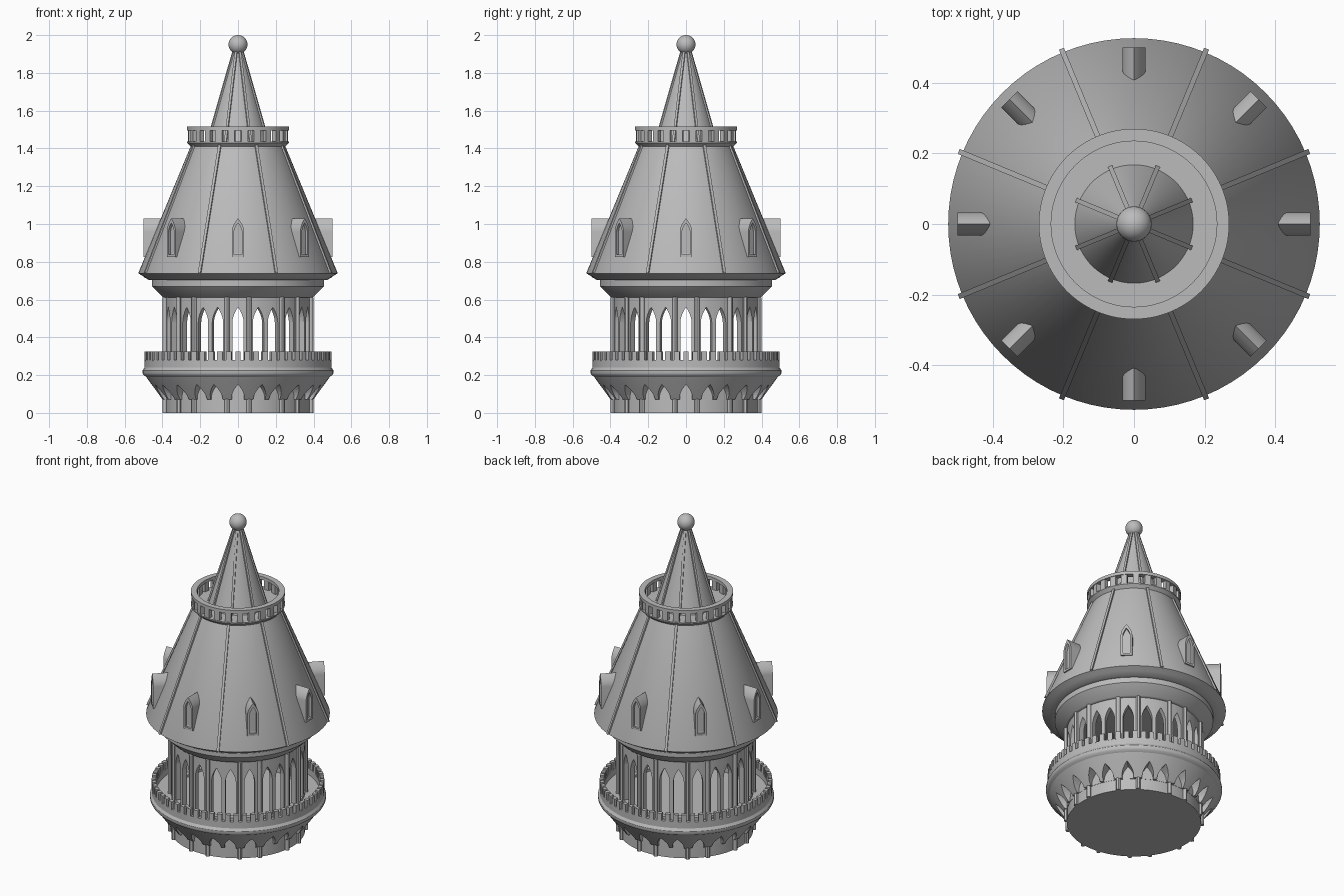
import bpy
import bmesh
from math import sin, cos, pi, radians
from mathutils import Vector

cube = bpy.data.objects.get("Cube")
if cube:
    bpy.data.objects.remove(cube)

stone = bpy.data.materials.new("grey_stone")
stone.use_nodes = True
GREY = (0.5, 0.5, 0.5, 1)
stone.diffuse_color = GREY
stone.node_tree.nodes["Principled BSDF"].inputs["Base Color"].default_value = GREY

SEGMENTS = 80
EIGHTHS = [i * 45 for i in range(8)]
RIB_ANGLES = [a + 22.5 for a in EIGHTHS]
PILASTER_ANGLES = [a + d for a in EIGHTHS for d in (-8.5, 8.5)]
WINDOW_ANGLES = [a + d for a in EIGHTHS for d in (0, 16.3, 28.7)]


def finish(name, bm, smooth=True):
    bmesh.ops.remove_doubles(bm, verts=bm.verts, dist=1e-5)
    bmesh.ops.recalc_face_normals(bm, faces=bm.faces)
    mesh = bpy.data.meshes.new(name)
    bm.to_mesh(mesh)
    bm.free()
    mesh.materials.append(stone)
    obj = bpy.data.objects.new(name, mesh)
    bpy.context.collection.objects.link(obj)
    if smooth:
        smooth_object(obj)
    return obj


def activate(obj):
    bpy.ops.object.select_all(action="DESELECT")
    obj.select_set(True)
    bpy.context.view_layer.objects.active = obj


def smooth_object(obj):
    activate(obj)
    bpy.ops.object.shade_smooth_by_angle(angle=radians(30))


def lathe(name, profile):
    """Closed (radius, height) outline turned about the z axis."""
    bm = bmesh.new()
    rings = []
    for i in range(SEGMENTS):
        a = 2 * pi * i / SEGMENTS
        rings.append([bm.verts.new((r * sin(a), -r * cos(a), z)) for r, z in profile])
    for i in range(SEGMENTS):
        here, there = rings[i], rings[(i + 1) % SEGMENTS]
        for j in range(len(profile)):
            k = (j + 1) % len(profile)
            if profile[j][0] or profile[k][0]:
                bm.faces.new((here[j], here[k], there[k], there[j]))
    # collapse the seam points lying on the axis
    bmesh.ops.dissolve_degenerate(bm, dist=1e-6, edges=bm.edges)
    return finish(name, bm)


def prism(bm, angle, ends):
    """Join two matching outlines of (tangent, radius, height) points."""
    a = radians(angle)
    out, side = Vector((sin(a), -cos(a), 0)), Vector((cos(a), sin(a), 0))
    loops = [[bm.verts.new(side * u + out * r + Vector((0, 0, z))) for u, r, z in end]
             for end in ends]
    first, second = loops
    bm.faces.new(first)
    bm.faces.new(second[::-1])
    for i in range(len(first)):
        k = (i + 1) % len(first)
        bm.faces.new((first[i], first[k], second[k], second[i]))


def slab(bm, angle, outline, width):
    prism(bm, angle, [[(s * width / 2, r, z) for r, z in outline] for s in (-1, 1)])


def box(bm, angle, r0, r1, z0, z1, width):
    slab(bm, angle, [(r0, z0), (r1, z0), (r1, z1), (r0, z1)], width)


def pointed_arch(bm, angle, r0, r1, z0, spring, top, width):
    right = [(width / 2 * (1 - (i / 6) ** 1.8), spring + (top - spring) * i / 6)
             for i in range(7)]
    outline = [(-width / 2, z0), (width / 2, z0)] + right
    outline += [(-u, z) for u, z in right[-2::-1]]
    prism(bm, angle, [[(u, r, z) for u, z in outline] for r in (r0, r1)])


def ring_of(name, angles, build, *args, smooth=True):
    bm = bmesh.new()
    for a in angles:
        build(bm, a, *args)
    return finish(name, bm, smooth)


def cut(obj, cutter):
    cutter.hide_render = True
    mod = obj.modifiers.new("openings", "BOOLEAN")
    mod.object = cutter
    mod.solver = "EXACT"
    activate(obj)
    bpy.ops.object.modifier_apply(modifier=mod.name)
    bpy.data.objects.remove(cutter)
    smooth_object(obj)


# Base drum and flared corbel with pointed niches
lathe("base_drum", [(0, 0), (0.385, 0), (0.385, 0.2), (0, 0.2)])
corbel = lathe("corbel", [(0.37, 0.07), (0.4, 0.07), (0.475, 0.175), (0.485, 0.19),
                          (0.485, 0.2), (0.37, 0.2)])
cut(corbel, ring_of("niche_cutter", WINDOW_ANGLES, pointed_arch,
                    0.386, 0.56, 0.05, 0.085, 0.15, 0.066, smooth=False))

# Balcony with moulded edge and battlements
lathe("balcony", [(0, 0.19), (0.485, 0.19), (0.5, 0.2), (0.505, 0.21), (0.505, 0.225),
                  (0.495, 0.24), (0.495, 0.28), (0.47, 0.28), (0.47, 0.24), (0, 0.24)])
ring_of("battlements", [i * 360 / 64 for i in range(64)], box,
        0.471, 0.495, 0.275, 0.325, 0.029)

# Open arcade
arcade = lathe("arcade_wall", [(0.352, 0.235), (0.385, 0.235), (0.385, 0.64), (0.352, 0.64)])
cut(arcade, ring_of("window_cutter", WINDOW_ANGLES, pointed_arch,
                    0.3, 0.45, 0.255, 0.48, 0.56, 0.06, smooth=False))


# Round pilasters running past the base and the arcade
def pilaster(bm, angle, z0, z1):
    a = radians(angle)
    centre = Vector((0.39 * sin(a), -0.39 * cos(a), 0))
    for low, high, tip in ((z0, z1 - 0.015, 0.013), (z1 - 0.015, z1, 0.003)):
        made = bmesh.ops.create_cone(bm, cap_ends=True, segments=12, radius1=0.013,
                                     radius2=tip, depth=high - low)
        bmesh.ops.translate(bm, verts=made["verts"],
                            vec=centre + Vector((0, 0, (low + high) / 2)))


ring_of("base_pilasters", PILASTER_ANGLES, pilaster, 0, 0.1)
ring_of("arcade_pilasters", PILASTER_ANGLES, pilaster, 0.23, 0.625)

# Eave moulding and main roof
lathe("eave_moulding", [(0, 0.62), (0.39, 0.61), (0.4, 0.615), (0.455, 0.67), (0.455, 0.703),
                        (0.47, 0.703), (0.5, 0.72), (0, 0.72)])
lathe("main_roof", [(0, 0.705), (0.47, 0.705), (0.527, 0.738), (0.527, 0.742),
                    (0.243, 1.43), (0, 1.43)])
ring_of("roof_ribs", RIB_ANGLES, slab,
        [(0.5, 0.74), (0.538, 0.74), (0.257, 1.42), (0.23, 1.42)], 0.015, smooth=False)

# Dormers with recessed panes
dormers = ring_of("dormers", EIGHTHS, pointed_arch, 0.37, 0.5, 0.825, 0.96, 1.03, 0.066)
cut(dormers, ring_of("dormer_cutter", EIGHTHS, pointed_arch,
                     0.484, 0.54, 0.838, 0.955, 1.005, 0.042, smooth=False))

# Upper gallery with balustrade
lathe("gallery_floor", [(0, 1.41), (0.25, 1.41), (0.27, 1.43), (0.27, 1.437), (0, 1.437)])
ring_of("balusters", [i * 15 + 7.5 for i in range(24)], box,
        0.24, 0.266, 1.43, 1.5, 0.035, smooth=False)
lathe("gallery_rail", [(0.235, 1.495), (0.27, 1.495), (0.27, 1.515), (0.235, 1.515)])

# Spire, ribs and ball finial
lathe("spire", [(0, 1.43), (0.17, 1.43), (0.015, 1.94), (0, 1.94)])
ring_of("spire_ribs", RIB_ANGLES, slab,
        [(0.15, 1.43), (0.18, 1.43), (0.025, 1.93), (0.005, 1.93)], 0.013, smooth=False)
ball = bmesh.new()
bmesh.ops.create_uvsphere(ball, u_segments=32, v_segments=16, radius=0.05)
bmesh.ops.translate(ball, verts=ball.verts, vec=(0, 0, 1.95))
finish("ball_finial", ball)
